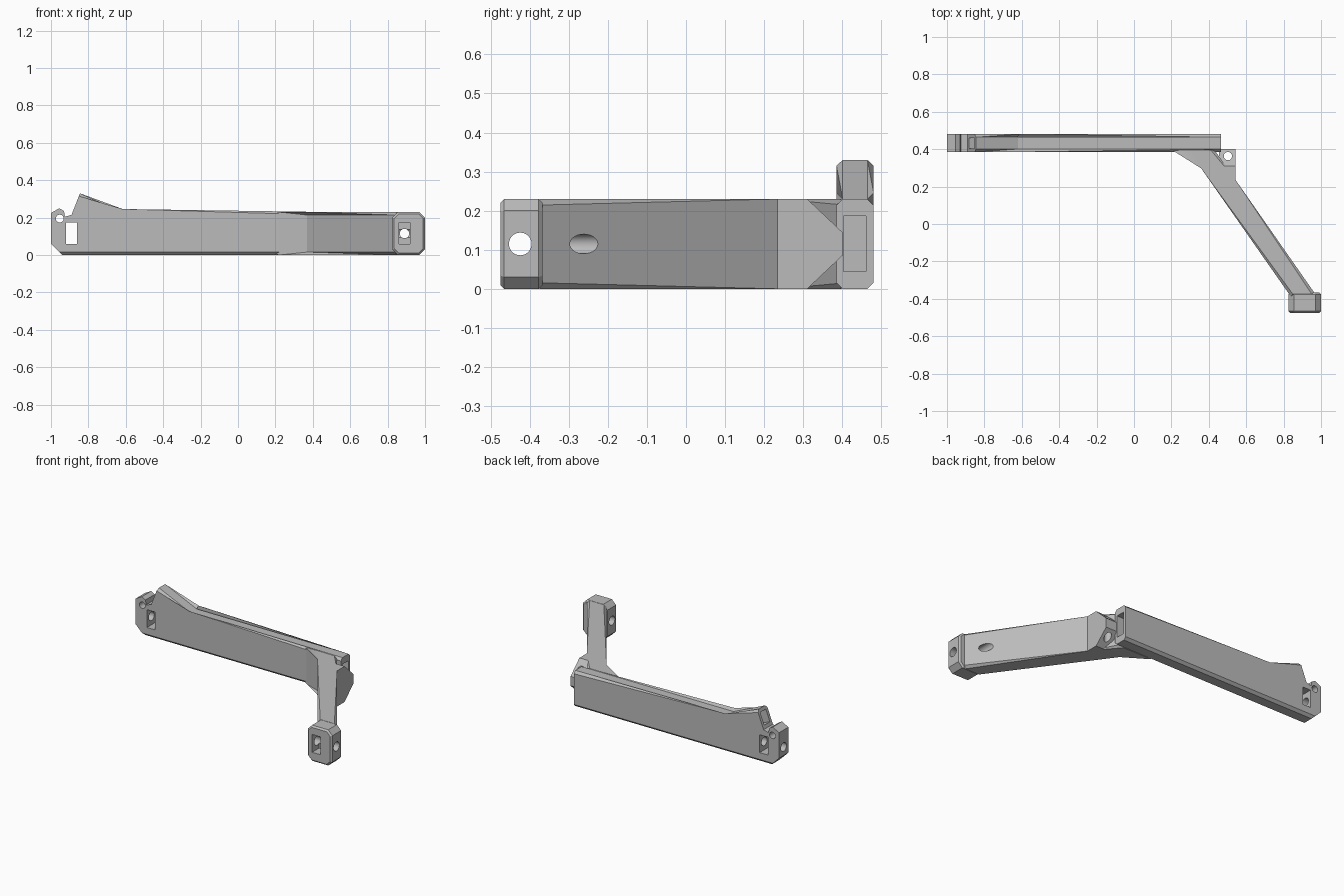
import bpy, bmesh, math
from mathutils import Vector

if "Cube" in bpy.data.objects:
    bpy.data.objects.remove(bpy.data.objects["Cube"], do_unlink=True)

grey = bpy.data.materials.new("mid grey")
grey.use_nodes = True
grey.diffuse_color = (0.5, 0.5, 0.5, 1)
grey.node_tree.nodes["Principled BSDF"].inputs["Base Color"].default_value = (0.5, 0.5, 0.5, 1)

HEIGHT = 0.23
BEVEL = 0.016


def finish(name, bm):
    bmesh.ops.recalc_face_normals(bm, faces=bm.faces)
    mesh = bpy.data.meshes.new(name)
    bm.to_mesh(mesh)
    bm.free()
    mesh.materials.append(grey)
    obj = bpy.data.objects.new(name, mesh)
    bpy.context.collection.objects.link(obj)
    return obj


def prism(name, outline, axis, start, end, bevel=0.0, min_len=0.0):
    """Extrude a 2D outline along an axis and chamfer the long rim edges."""
    def place(p, d):
        return {"x": (d, p[0], p[1]), "y": (p[0], d, p[1]), "z": (p[0], p[1], d)}[axis]
    bm = bmesh.new()
    low = [bm.verts.new(place(p, start)) for p in outline]
    high = [bm.verts.new(place(p, end)) for p in outline]
    caps = [bm.faces.new(low), bm.faces.new(high)]
    n = len(outline)
    for i in range(n):
        j = (i + 1) % n
        bm.faces.new((low[i], low[j], high[j], high[i]))
    if bevel:
        rim = [e for f in caps for e in f.edges
               if e.calc_length() > min_len
               and (axis != "y" or not min_len
                    or abs(e.verts[0].co.x - e.verts[1].co.x) > 0.1)]
        bmesh.ops.bevel(bm, geom=rim, offset=bevel, segments=1, affect="EDGES")
    return finish(name, bm)


def box(name, low, high):
    outline = [(low[0], low[1]), (high[0], low[1]), (high[0], high[1]), (low[0], high[1])]
    return prism(name, outline, "z", low[2], high[2])


def rod(name, centre, axis, start, end, radius):
    outline = [(centre[0] + radius * math.cos(a), centre[1] + radius * math.sin(a))
               for a in (math.tau * i / 28 for i in range(28))]
    return prism(name, outline, axis, start, end)


def combine(target, other, operation):
    mod = target.modifiers.new(operation.lower(), "BOOLEAN")
    mod.operation = operation
    mod.solver = "EXACT"
    mod.object = other
    bpy.context.view_layer.objects.active = target
    bpy.ops.object.modifier_apply(modifier=mod.name)
    bpy.data.objects.remove(other, do_unlink=True)


# Long beam with the raised hump and hooked tip
beam = prism("angled_bracket", [
    (-0.94, 0), (0.465, 0), (0.465, HEIGHT), (-0.62, HEIGHT), (-0.845, 0.33),
    (-0.89, 0.215), (-0.925, 0.205), (-0.93, 0.235), (-0.955, 0.25),
    (-1, 0.225), (-1, 0.06)], "y", 0.385, 0.48, BEVEL, 0.1)

# Diagonal arm with its flared root
arm = prism("diagonal_arm", [
    (0.16, 0.415), (0.22, 0.385), (0.37, 0.31), (0.84, -0.39),
    (0.98, -0.39), (0.54, 0.24), (0.42, 0.41)], "z", 0, HEIGHT, BEVEL)

# Foot block with cut corners
c = 0.03
foot = prism("foot_block", [
    (0.825 + c, 0), (1 - c, 0), (1, c), (1, HEIGHT - c), (1 - c, HEIGHT),
    (0.825 + c, HEIGHT), (0.825, HEIGHT - c), (0.825, c)],
    "y", -0.475, -0.367, 0.01)

# Tapered lug behind the elbow
lug = prism("elbow_lug", [
    (0.22, 0), (0.31, 0), (0.4, 0.085), (0.4, 0.145),
    (0.31, HEIGHT), (0.22, HEIGHT)], "x", 0.455, 0.544)

for part in (arm, foot, lug):
    combine(beam, part, "UNION")

# Recess in the steep face of the hump
slope_pocket = box("slope_pocket", (-0.05, -0.028, -0.04), (0.05, 0.028, 0.04))
slope_pocket.location = Vector((-0.867, 0.4325, 0.272))
slope_pocket.rotation_euler.y = math.radians(21)
bpy.context.view_layer.update()

# Slots, pockets and bolt holes
cutters = [
    slope_pocket,
    box("beam_slot", (-0.92, 0.3, 0.06), (-0.862, 0.6, 0.175)),
    box("beam_end_pocket", (0.4, 0.403, 0.045), (0.6, 0.46, 0.187)),
    box("foot_slot", (0.862, -0.6, 0.06), (0.92, -0.405, 0.175)),
    rod("tip_hole", (-0.953, 0.195), "y", 0.3, 0.6, 0.021),
    rod("beam_bolt_hole", (0.4325, 0.115), "x", -1.1, -0.8, 0.028),
    rod("foot_cross_hole", (-0.424, 0.115), "x", 0.7, 1.1, 0.029),
    rod("foot_bolt_hole", (0.89, 0.115), "y", -0.6, -0.1, 0.025),
    rod("lug_hole", (0.502, 0.363), "z", -0.1, 0.4, 0.022),
]
for cutter in cutters:
    combine(beam, cutter, "DIFFERENCE")

bpy.ops.object.select_all(action="DESELECT")
beam.select_set(True)
bpy.context.view_layer.objects.active = beam
bpy.ops.object.shade_smooth_by_angle(angle=math.radians(20))
